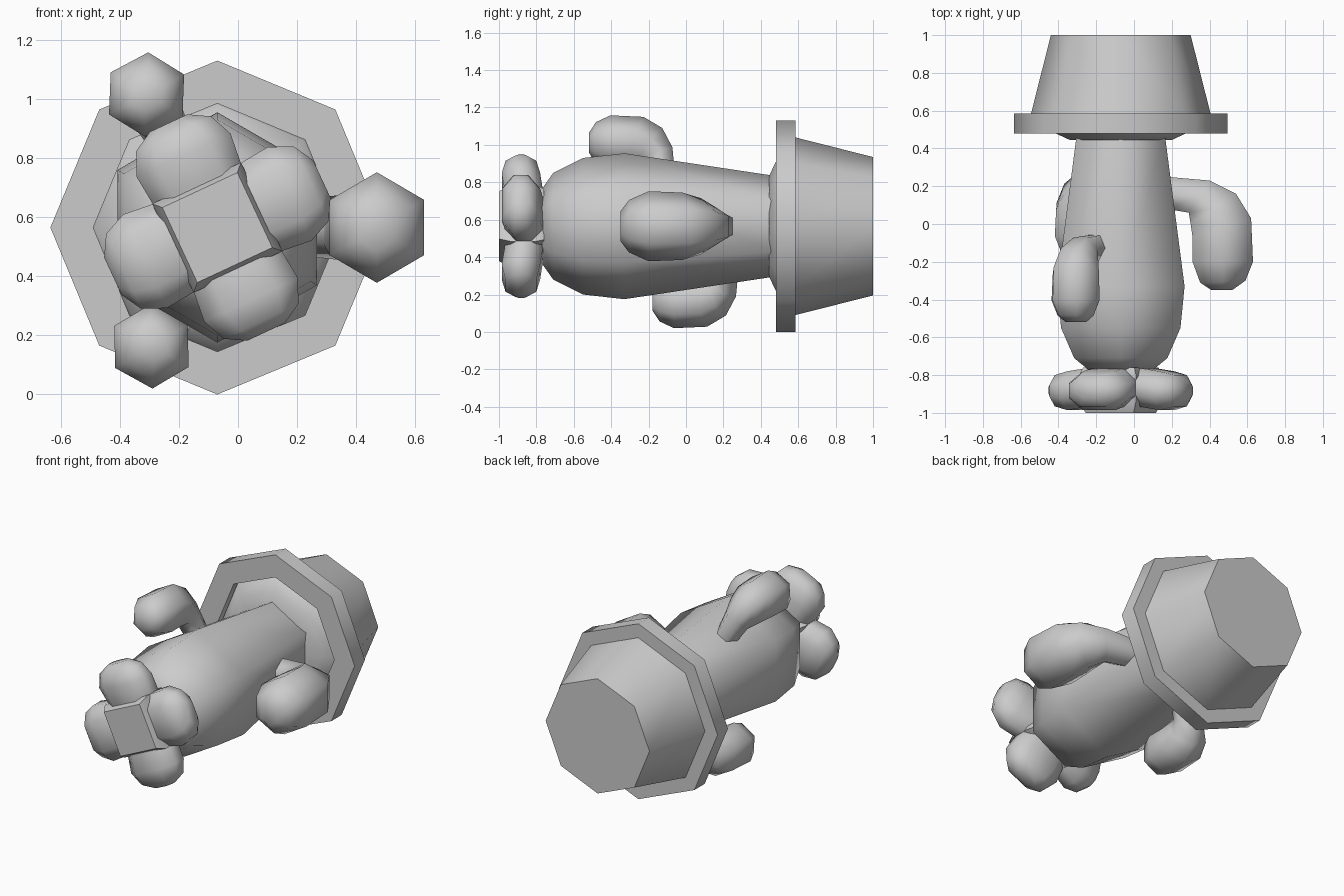
import bpy, bmesh
from math import cos, sin, pi, radians
from mathutils import Vector

if "Cube" in bpy.data.objects:
    bpy.data.objects.remove(bpy.data.objects["Cube"])

CX, CZ = -0.07, 0.565   # axis of the pot and trunk, running along y


def loft(name, rings, angle):
    """Skin a list of equal-length rings, cap both ends, smooth by angle."""
    bm = bmesh.new()
    loops = [[bm.verts.new(p) for p in ring] for ring in rings]
    n = len(loops[0])
    for a, b in zip(loops, loops[1:]):
        for i in range(n):
            j = (i + 1) % n
            bm.faces.new((a[i], a[j], b[j], b[i]))
    bm.faces.new(loops[0])
    bm.faces.new(loops[-1])
    bmesh.ops.recalc_face_normals(bm, faces=bm.faces)
    mesh = bpy.data.meshes.new(name)
    bm.to_mesh(mesh)
    bm.free()
    ob = bpy.data.objects.new(name, mesh)
    bpy.context.collection.objects.link(ob)
    bpy.ops.object.select_all(action='DESELECT')
    ob.select_set(True)
    bpy.context.view_layer.objects.active = ob
    bpy.ops.object.shade_smooth_by_angle(angle=radians(angle))
    return ob


def lathe(name, profile, sides, angle):
    """Turn (radius, y) points round the main axis, one corner pointing up."""
    rings = [[(CX + r * cos(pi / 2 + 2 * pi * i / sides), y,
               CZ + r * sin(pi / 2 + 2 * pi * i / sides)) for i in range(sides)]
             for r, y in profile]
    return loft(name, rings, angle)


def radial(angle):
    """Outward and sideways directions for a part set round the axis."""
    a = radians(angle)
    return Vector((cos(a), 0, sin(a))), Vector((-sin(a), 0, cos(a)))


# Pot with rim, and domed soil
lathe("pot", [(0.42, 0.54), (0.42, 0.48), (0.565, 0.48), (0.565, 0.585),
              (0.475, 0.585), (0.37, 1.0)], 8, 50)
lathe("soil", [(0.42, 0.535), (0.415, 0.52), (0.335, 0.475), (0.27, 0.445)], 8, 60)

# Hexagonal trunk
lathe("cactus_trunk", [(0.27, 0.47), (0.39, -0.33), (0.365, -0.55),
                       (0.285, -0.71), (0.20, -0.77)], 6, 65)

# Arms: outer point, inner point (distance from arm axis, y) and half width
ARM = [((-0.30, 0.25), (-0.30, 0.08), 0.09),
       ((-0.07, 0.23), (-0.18, 0.06), 0.11),
       ((0.07, 0.16), (-0.17, 0.00), 0.15),
       ((0.15, 0.03), (-0.16, -0.07), 0.18),
       ((0.16, -0.20), (-0.16, -0.20), 0.187),
       ((0.12, -0.30), (-0.12, -0.31), 0.14),
       ((0.05, -0.35), (-0.06, -0.35), 0.08)]


def arm(name, angle, dist, y0, scale):
    out, side = radial(angle)
    base = Vector((CX, y0, CZ)) + out * dist
    rings = []
    for o, i, w in ARM:
        po = out * o[0] + Vector((0, o[1], 0))
        pi_ = out * i[0] + Vector((0, i[1], 0))
        mid, s = (po + pi_) / 2, side * w
        ring = [mid + s, po + s / 2, po - s / 2, mid - s, pi_ - s / 2, pi_ + s / 2]
        rings.append([base + p * scale for p in ring])
    loft(name, rings, 65)


arm("arm_right", 0, 0.54, 0.0, 1.0)
arm("arm_upper_left", 118, 0.51, -0.25, 0.77)
arm("arm_lower_left", 241, 0.46, 0.09, 0.77)

# Flower: four rounded petals round a square heart
# petal rings: distance out, half width, back y, front y
PETAL = [(0.05, 0.15, -0.76, -0.96), (0.17, 0.165, -0.765, -0.97),
         (0.27, 0.175, -0.78, -0.985), (0.35, 0.14, -0.80, -0.965),
         (0.39, 0.07, -0.84, -0.92)]
for k in range(4):
    out, side = radial(25 + 90 * k)
    rings = []
    for u, w, yb, yf in PETAL:
        ym, h = (yb + yf) / 2, (yb - yf) / 2
        rings.append([Vector((CX, ym + h * t, CZ)) + out * u + side * (w * s)
                      for s, t in [(1, 0.4), (0.55, 1), (-0.55, 1), (-1, 0.4),
                                   (-1, -0.4), (-0.55, -1), (0.55, -1), (1, -0.4)]])
    loft("petal_%d" % (k + 1), rings, 65)

rings = []
for half, y in [(0.15, -0.76), (0.166, -0.80), (0.166, -0.94), (0.14, -1.0)]:
    rings.append([Vector((CX, y, CZ)) + radial(25)[0] * half * a + radial(25)[1] * half * b
                  for a, b in [(1, 1), (-1, 1), (-1, -1), (1, -1)]])
loft("flower_heart", rings, 45)
